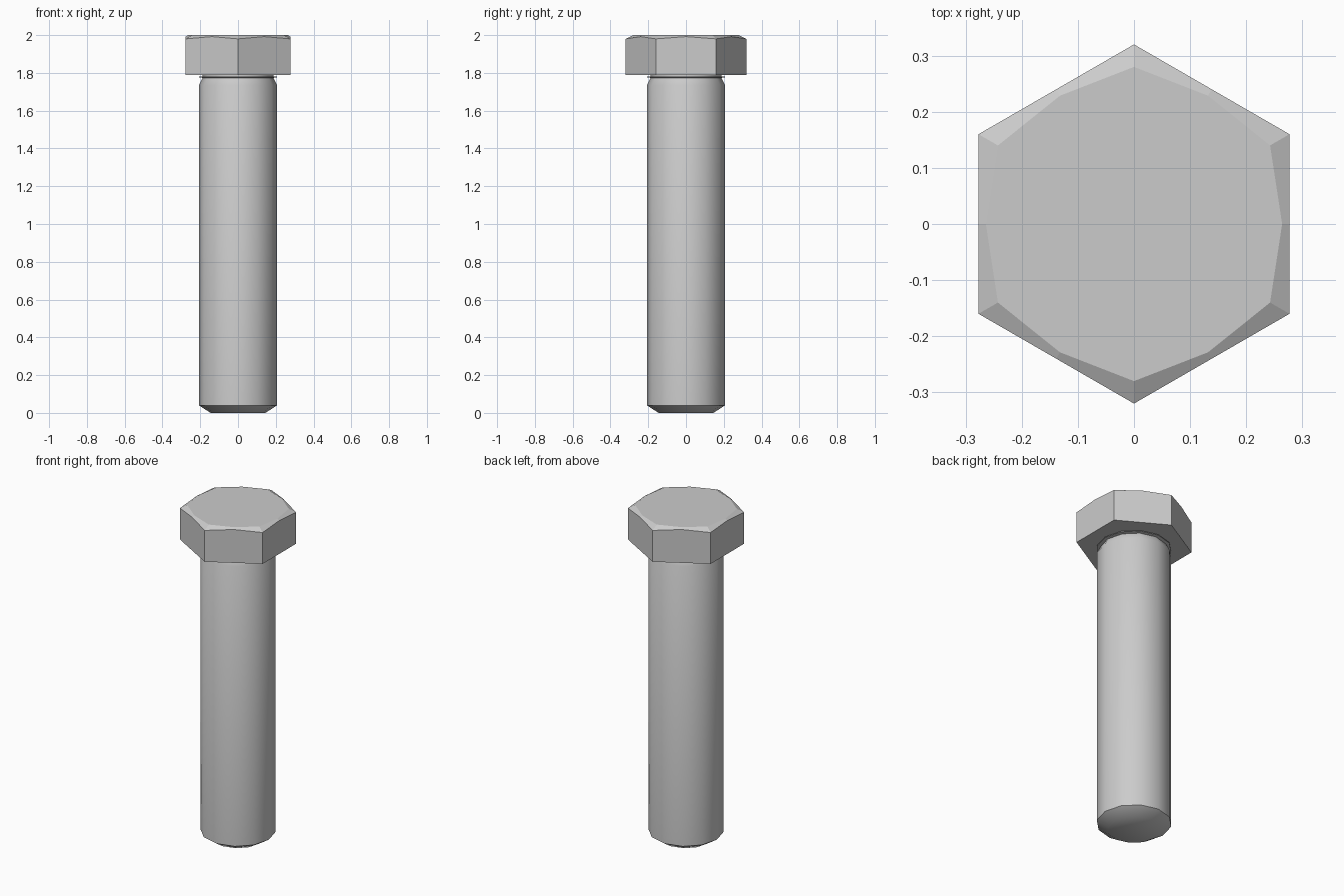
import bpy
import bmesh
from math import sin, cos, pi, radians

if "Cube" in bpy.data.objects:
    bpy.data.objects.remove(bpy.data.objects["Cube"])

SIDES = 12


def loft(name, rings):
    """Bridge 12-point rings; each is (even radius, odd radius, even z, odd z)."""
    bm = bmesh.new()
    loops = []
    for r_even, r_odd, z_even, z_odd in rings:
        loop = []
        for i in range(SIDES):
            a = pi / 2 + 2 * pi * i / SIDES
            r, z = (r_odd, z_odd) if i % 2 else (r_even, z_even)
            loop.append(bm.verts.new((r * cos(a), r * sin(a), z)))
        loops.append(loop)
    for low, high in zip(loops, loops[1:]):
        for i in range(SIDES):
            j = (i + 1) % SIDES
            bm.faces.new((low[i], low[j], high[j], high[i]))
    bm.faces.new(loops[0][::-1])
    bm.faces.new(loops[-1])
    bmesh.ops.recalc_face_normals(bm, faces=bm.faces)
    mesh = bpy.data.meshes.new(name)
    bm.to_mesh(mesh)
    bm.free()
    obj = bpy.data.objects.new(name, mesh)
    bpy.context.collection.objects.link(obj)
    return obj


# Hexagonal head: even points are corners, odd points are flat midpoints
corner, flat = 0.32, 0.32 * cos(pi / 6)
head = loft("bolt_head", [
    (corner, flat, 1.79, 1.79),
    (corner, flat, 1.98, 1.992),
    (0.28, 0.264, 2.0, 2.0),
])

# Round shank: chamfered tip, tapered neck and thin collar under the head
profile = [(0.145, 0.0), (0.207, 0.04), (0.207, 1.735),
           (0.187, 1.774), (0.207, 1.776), (0.207, 1.78), (0.187, 1.782), (0.187, 1.79)]
shank = loft("bolt_shank", [(r, r, z, z) for r, z in profile])

# Smooth the shank sides, keep the sharp steps
bpy.ops.object.select_all(action='DESELECT')
shank.select_set(True)
bpy.context.view_layer.objects.active = shank
bpy.ops.object.shade_smooth_by_angle(angle=radians(35))
